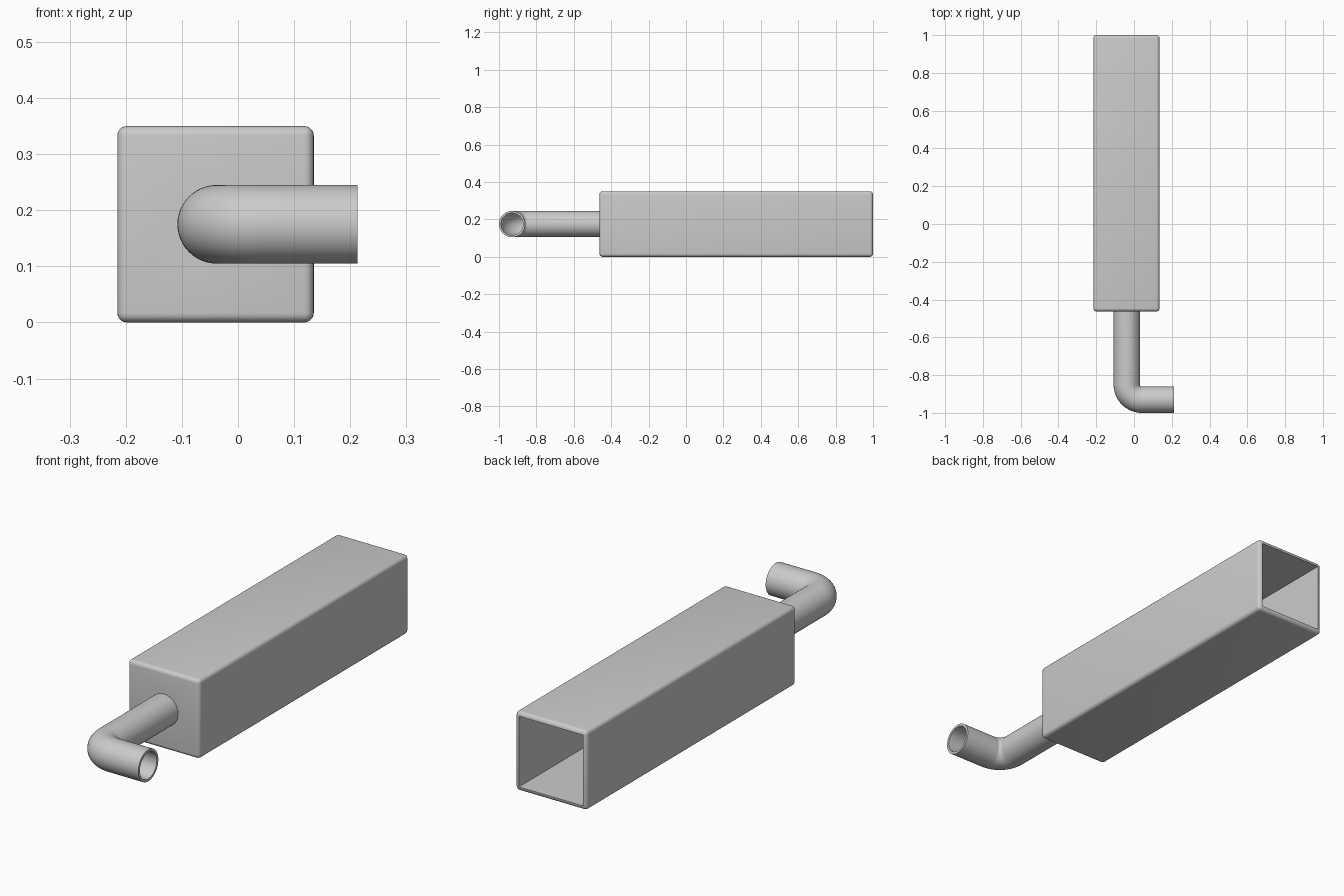
import bpy, bmesh, math
from mathutils import Vector, Matrix

cube = bpy.data.objects.get("Cube")
if cube:
    bpy.data.objects.remove(cube, do_unlink=True)

grey = bpy.data.materials.new("plain_grey")
grey.use_nodes = True
colour = (0.6, 0.6, 0.6, 1)
grey.diffuse_color = colour
grey.node_tree.nodes["Principled BSDF"].inputs["Base Color"].default_value = colour

SIDES = 48
PIPE_X, PIPE_Y, PIPE_Z = -0.038, -0.93, 0.175
OUTER, BORE, BEND = 0.07, 0.059, 0.08
FRONT, BACK, WALL = -0.463, 1.0, 0.02
BOX_X, BOX_W = -0.04, 0.35


def make_object(name, bm):
    bmesh.ops.recalc_face_normals(bm, faces=bm.faces)
    mesh = bpy.data.meshes.new(name)
    bm.to_mesh(mesh)
    bm.free()
    mesh.materials.append(grey)
    obj = bpy.data.objects.new(name, mesh)
    bpy.context.collection.objects.link(obj)
    return obj


def smooth(obj):
    bpy.ops.object.select_all(action='DESELECT')
    obj.select_set(True)
    bpy.context.view_layer.objects.active = obj
    bpy.ops.object.shade_smooth_by_angle(angle=math.radians(35))


# Square tube: rounded box, hollowed from its open back
bm = bmesh.new()
size = Matrix.Diagonal((BOX_W, BACK - FRONT, BOX_W, 1))
place = Matrix.Translation((BOX_X, (BACK + FRONT) / 2, BOX_W / 2))
bmesh.ops.create_cube(bm, size=1, matrix=place @ size)
ROUND = 0.017
bmesh.ops.bevel(bm, geom=bm.edges[:], offset=ROUND, segments=5,
                profile=0.5, affect='EDGES')
back_face = max(bm.faces, key=lambda f: f.calc_center_median().y)
bmesh.ops.inset_individual(bm, faces=[back_face], thickness=WALL - ROUND)
result = bmesh.ops.extrude_discrete_faces(bm, faces=[back_face])
floor = result["faces"][0]
bmesh.ops.translate(bm, verts=floor.verts[:],
                    vec=(0, FRONT + WALL - BACK, 0))
box = make_object("square_tube", bm)

# Opening through the front wall into the pipe
bm = bmesh.new()
bmesh.ops.create_cone(bm, cap_ends=True, segments=SIDES, radius1=0.064,
                      radius2=0.064, depth=0.1,
                      matrix=Matrix.Translation((PIPE_X, FRONT, PIPE_Z))
                      @ Matrix.Rotation(math.pi / 2, 4, 'X'))
cutter = make_object("pipe_hole_cutter", bm)
cutter.hide_render = True
cutter.hide_viewport = True
cut = box.modifiers.new("pipe_hole", 'BOOLEAN')
cut.operation = 'DIFFERENCE'
cut.solver = 'EXACT'
cut.object = cutter
smooth(box)

# Bent pipe: stations along the path, each a centre and a direction
stations = [(Vector((PIPE_X, FRONT + WALL, PIPE_Z)), Vector((0, -1, 0)))]
pivot = Vector((PIPE_X + BEND, PIPE_Y + BEND, PIPE_Z))
STEPS = 16
for i in range(STEPS + 1):
    a = math.pi / 2 * i / STEPS
    radial = Vector((-math.cos(a), -math.sin(a), 0))
    stations.append((pivot + radial * BEND,
                     Vector((math.sin(a), -math.cos(a), 0))))
stations.append((Vector((0.213, PIPE_Y, PIPE_Z)), Vector((1, 0, 0))))

bm = bmesh.new()


def ring(centre, direction, radius):
    up = Vector((0, 0, 1))
    side = direction.cross(up)
    turns = [2 * math.pi * k / SIDES for k in range(SIDES)]
    return [bm.verts.new(centre + radius * (side * math.cos(t) + up * math.sin(t)))
            for t in turns]


def bridge(a, b):
    for k in range(SIDES):
        n = (k + 1) % SIDES
        bm.faces.new((a[k], a[n], b[n], b[k]))


# Outer skin forward, bore backward, joined by the two end rims
loops = [ring(c, d, OUTER) for c, d in stations]
loops += [ring(c, d, BORE) for c, d in reversed(stations)]
for i, loop in enumerate(loops):
    bridge(loop, loops[(i + 1) % len(loops)])
smooth(make_object("bent_pipe", bm))
